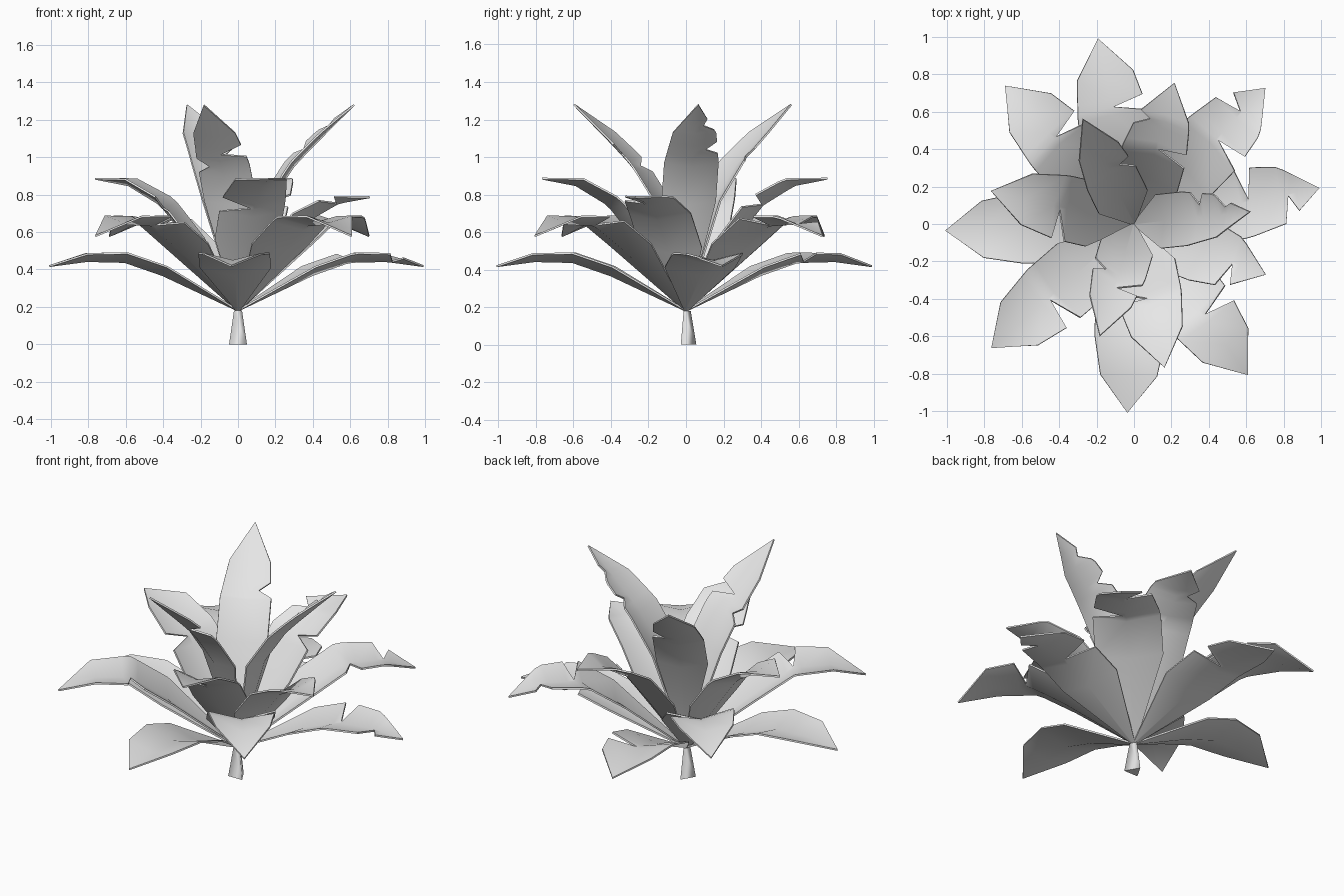
import bpy, bmesh, math
from mathutils import Vector, Matrix

cube = bpy.data.objects.get("Cube")
if cube:
    bpy.data.objects.remove(cube)

grey = bpy.data.materials.new("plain grey")
grey.use_nodes = True
grey.diffuse_color = (0.8, 0.8, 0.8, 1)
grey.node_tree.nodes["Principled BSDF"].inputs["Base Color"].default_value = grey.diffuse_color

STEM_TOP = 0.18
STATIONS = [0, 0.4, 0.6, 0.8, 1]
OUTLINE = [0.04, 1, 1, 0.8, 0]
LEFT, RIGHT = 1, -1
DEEP, SHALLOW = 0.92, 0.5
OPENING = 0.04


def lerp(values, u):
    """Value at u on a polyline whose points sit at STATIONS."""
    i = max(k for k in range(len(STATIONS) - 1) if STATIONS[k] <= u)
    part = (u - STATIONS[i]) / (STATIONS[i + 1] - STATIONS[i])
    return values[i] + (values[i + 1] - values[i]) * part


def finish(bm, name):
    mesh = bpy.data.meshes.new(name)
    bmesh.ops.recalc_face_normals(bm, faces=bm.faces)
    bm.to_mesh(mesh)
    bm.free()
    mesh.materials.append(grey)
    obj = bpy.data.objects.new(name, mesh)
    bpy.context.collection.objects.link(obj)
    return obj


def leaf(name, tier, angle, *notches):
    """Folded, arching leaf; each notch is (side, place along the leaf, depth)."""
    rows = set(STATIONS)
    for side, place, depth in notches:
        rows = {u for u in rows if abs(u - place) > OPENING}
        rows |= {place - OPENING, place, place + OPENING}
    rows = sorted(rows)

    def rib(u):
        return Vector((tier["reach"] * u ** tier["steepness"], 0, STEM_TOP + lerp(tier["rise"], u)))

    # Midrib and the two edges, lifted into a shallow V
    bm = bmesh.new()
    ribs = [bm.verts.new(rib(u)) for u in rows]
    for side in (LEFT, RIGHT):
        cuts = {place: depth for s, place, depth in notches if s == side}
        edge = []
        for u in rows[:-1]:
            along = (rib(min(u + 0.1, 1)) - rib(max(u - 0.1, 0))).normalized()
            up = Vector((-along.z, 0, along.x))
            half = tier["breadth"] * lerp(OUTLINE, u) * (1 - cuts.get(u, 0))
            edge.append(bm.verts.new(rib(u) + half * (Vector((0, side, 0)) + up * 0.25)))
        edge.append(ribs[-1])
        for i in range(len(rows) - 1):
            corners = [ribs[i], ribs[i + 1], edge[i + 1], edge[i]]
            bm.faces.new(list(dict.fromkeys(corners))[::side])
    bm.transform(Matrix.Rotation(math.radians(angle), 4, "Z"))

    obj = finish(bm, name)
    solid = obj.modifiers.new("thickness", "SOLIDIFY")
    solid.thickness = 0.01
    solid.offset = 0
    bpy.ops.object.select_all(action="DESELECT")
    obj.select_set(True)
    bpy.context.view_layer.objects.active = obj
    bpy.ops.object.modifier_apply(modifier="thickness")
    bpy.ops.object.shade_smooth_by_angle(angle=math.radians(40))


# Leaf shapes, from the spreading lowest tier to the upright crown
lowest = dict(reach=1.01, steepness=1, breadth=0.19, rise=[0, 0.19, 0.26, 0.265, 0.238])
low = dict(reach=1.01, steepness=1, breadth=0.19, rise=[0, 0.32, 0.455, 0.465, 0.398])
middle = dict(reach=0.785, steepness=1.2, breadth=0.175, rise=[0, 0.36, 0.565, 0.67, 0.705])
drooping = dict(middle, reach=0.755, rise=[z * 0.86 for z in middle["rise"]])
crown = dict(reach=0.625, steepness=1.45, breadth=0.145, rise=[0, 0.57, 0.77, 0.93, 1.1])

# Lowest tier, along the axes
leaf("lowest_leaf_left", lowest, 11, (LEFT, 0.62, DEEP), (RIGHT, 0.83, DEEP))
leaf("lowest_leaf_back", lowest, 101, (RIGHT, 0.63, DEEP))
leaf("lowest_leaf_right", lowest, 182)
leaf("lowest_leaf_front", lowest, 268)

# Low tier, along the diagonals
leaf("low_leaf_back_left", low, 46, (LEFT, 0.82, DEEP), (RIGHT, 0.63, DEEP))
leaf("low_leaf_back_right", low, 133, (RIGHT, 0.62, DEEP))
leaf("low_leaf_front_right", low, 221, (LEFT, 0.6, DEEP))
leaf("low_leaf_front_left", low, 307, (LEFT, 0.61, DEEP))

# Middle tier
leaf("middle_leaf_back", middle, 74, (RIGHT, 0.6, DEEP), (LEFT, 0.77, SHALLOW))
leaf("middle_leaf_right", middle, 167, (LEFT, 0.58, DEEP))
leaf("middle_leaf_front", middle, 282, (RIGHT, 0.58, DEEP))
leaf("middle_leaf_left", drooping, 339, (RIGHT, 0.79, DEEP))

# Crown of three upright leaves
leaf("crown_leaf_left", crown, 6, (LEFT, 0.86, SHALLOW), (LEFT, 0.7, SHALLOW))
leaf("crown_leaf_back", crown, 116, (RIGHT, 0.65, SHALLOW))
leaf("crown_leaf_front", crown, 253, (LEFT, 0.68, DEEP), (RIGHT, 0.59, SHALLOW))

# Three-sided tapering stem with one corner at the back
bm = bmesh.new()
bmesh.ops.create_cone(bm, cap_ends=True, segments=3, radius1=0.055, radius2=0.025, depth=STEM_TOP)
corner = max(bm.verts, key=lambda v: v.co.y).co
turn = math.pi / 2 - math.atan2(corner.y, corner.x)
bm.transform(Matrix.Translation((0, 0, STEM_TOP / 2)) @ Matrix.Rotation(turn, 4, "Z"))
stem = finish(bm, "stem")
for face in stem.data.polygons:
    face.use_smooth = len(face.vertices) == 4
